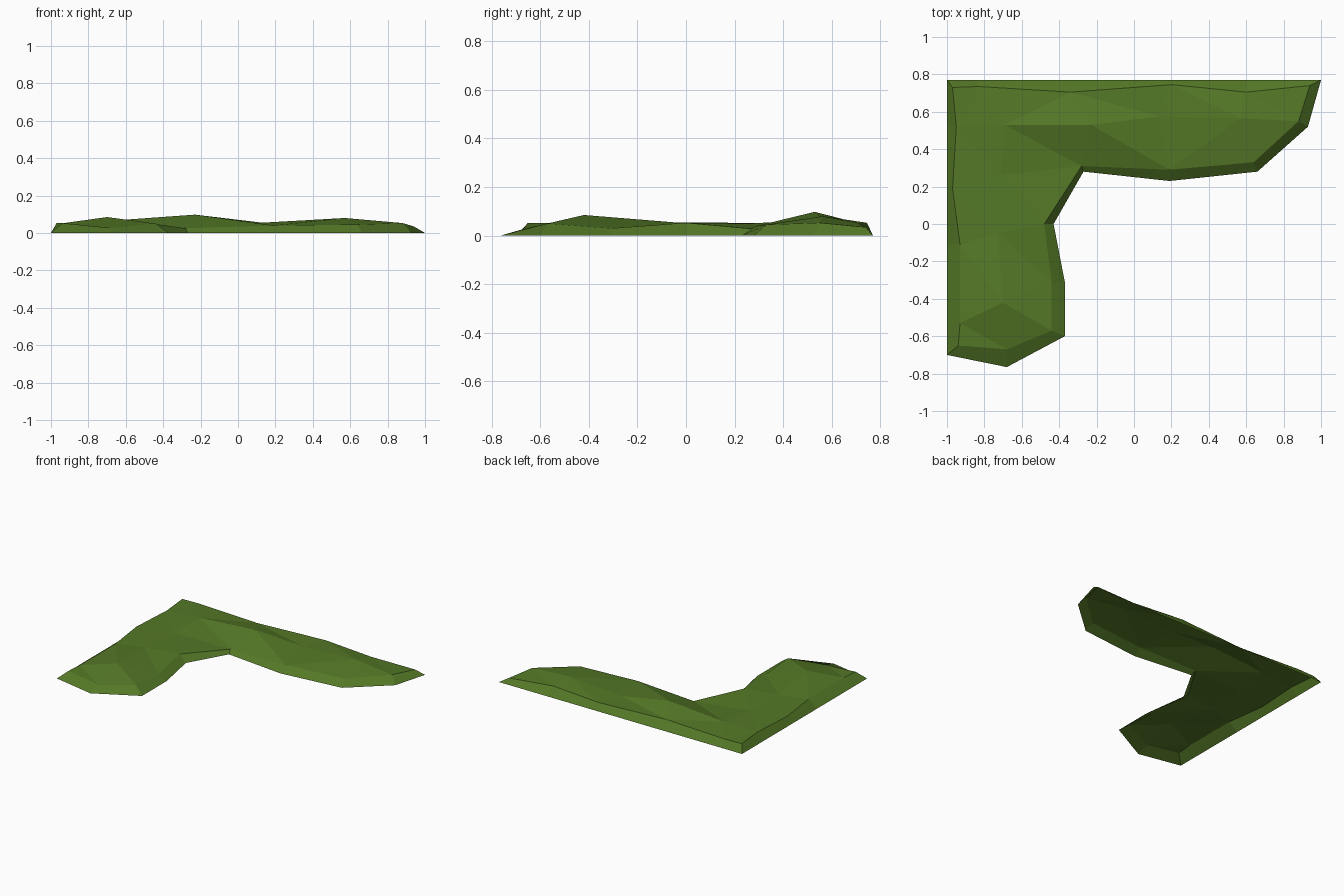
import bpy
from mathutils import Vector
from mathutils.geometry import delaunay_2d_cdt

default_cube = bpy.data.objects.get("Cube")
if default_cube:
    bpy.data.objects.remove(default_cube, do_unlink=True)

BACK, LEFT, RIM = 0.77, -1.0, 0.053

# Back edge from left to right: each rim point drops to the straight back side
back_rim = [(-.83, .735), (-.34, .705), (.2, .745), (.6, .705)]
# Left edge from front to back: each rim point drops to the straight left side
left_rim = [(-.93, -.53), (-.93, -.11), (-.97, .19), (-.95, .52)]

# Corners clockwise from the back right: ground x, y, then rim x, y, z
corners = [
    (1, BACK, .94, .74, .035),
    (.93, .52, .88, .55, RIM),
    (.66, .28, .64, .33, .045),
    (.19, .23, .19, .29, .04),
    (-.27, .28, -.28, .31, .025),
    (-.43, 0, -.48, 0, RIM),
    (-.37, -.31, -.44, -.31, .03),
    (-.37, -.6, -.44, -.57, .05),
    (-.68, -.765, -.68, -.67, .027),
    (LEFT, -.7, -.94, -.65, RIM),
]

# Ridge running along the middle of both arms
ridge = [(-.7, -.42, .085), (-.73, -.05, .055), (-.71, .26, .05),
         (-.69, .53, .065), (-.23, .53, .098), (.13, .575, .055),
         (.57, .565, .08)]

# Pair every ground point with its rim point all the way round
pairs = [(Vector((gx, gy, 0)), Vector((rx, ry, rz)))
         for gx, gy, rx, ry, rz in corners]
pairs += [(Vector((LEFT, y, 0)), Vector((x, y, RIM))) for x, y in left_rim]
pairs.append((Vector((LEFT, BACK, 0)), Vector((-.97, .73, RIM))))
pairs += [(Vector((x, BACK, 0)), Vector((x, y, RIM))) for x, y in back_rim]

count = len(pairs)
ground = [pair[0] for pair in pairs]
rim = [pair[1] for pair in pairs]
crest = [Vector(p) for p in ridge]

# Turf top: triangulate inside the rim, keeping the ridge and its spurs as folds
top_points = rim + crest
edges = [(i, (i + 1) % count) for i in range(count)]
edges += [(count + i, count + i + 1) for i in range(len(crest) - 1)]
spurs = [(0, 8), (0, 6), (1, 5), (2, 4), (4, 4), (5, 3), (6, 1)]
edges += [(count + r, c) for r, c in spurs]
flat, _, triangles, origins, _, _ = delaunay_2d_cdt(
    [p.to_2d() for p in top_points], edges, [], 1, 1e-5)
top_verts = [top_points[o[0]] if o else Vector((p.x, p.y, RIM))
             for p, o in zip(flat, origins)]
where = {o: i for i, origin in enumerate(origins) for o in origin}

# Sloping sides: one quad between each neighbouring pair, open underneath
base = len(top_verts)
faces = [list(t) for t in triangles]
for i in range(count):
    j = (i + 1) % count
    faces.append([base + j, base + i, where[i], where[j]])

mesh = bpy.data.meshes.new("grass_patch")
mesh.from_pydata(top_verts + ground, [], faces)
mesh.update()
patch = bpy.data.objects.new("grass_patch", mesh)
bpy.context.collection.objects.link(patch)

# Grass colour
grass = bpy.data.materials.new("grass_green")
grass.use_nodes = True
colour = (.09, .19, .02, 1)
grass.diffuse_color = colour
shader = grass.node_tree.nodes["Principled BSDF"]
shader.inputs["Base Color"].default_value = colour
shader.inputs["Roughness"].default_value = .9
mesh.materials.append(grass)
